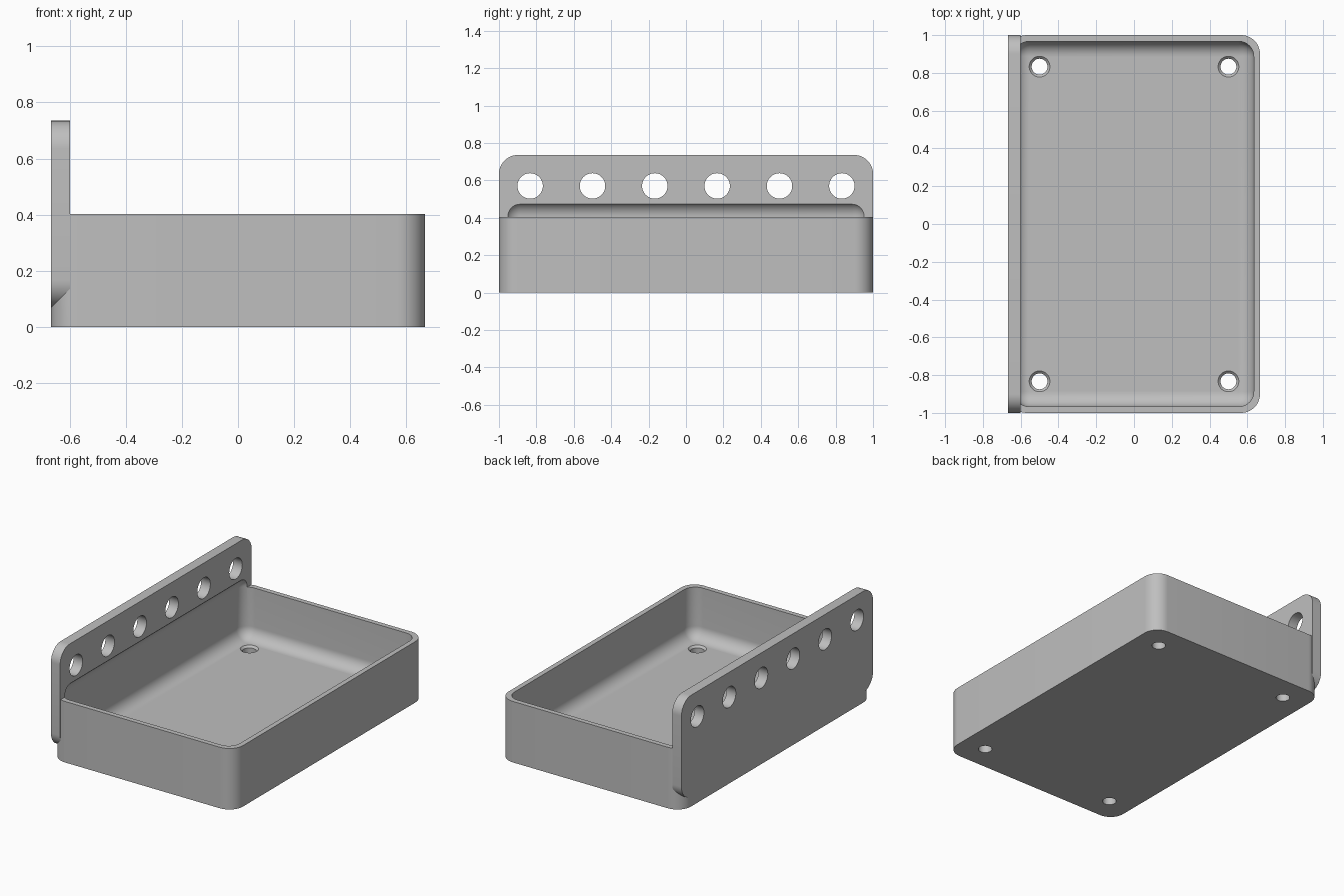
import bpy, bmesh, math
from mathutils import Matrix, Vector

if "Cube" in bpy.data.objects:
    bpy.data.objects.remove(bpy.data.objects["Cube"], do_unlink=True)

grey = bpy.data.materials.new("light_grey")
grey.use_nodes = True
colour = (0.52, 0.52, 0.52, 1)
grey.diffuse_color = colour
grey.node_tree.nodes["Principled BSDF"].inputs["Base Color"].default_value = colour


def make_object(name, bm):
    mesh = bpy.data.meshes.new(name)
    bm.to_mesh(mesh)
    bm.free()
    mesh.materials.append(grey)
    obj = bpy.data.objects.new(name, mesh)
    bpy.context.collection.objects.link(obj)
    return obj


def rounded_box(name, low, high, radius, axis=None, segments=12):
    """Box with rounded edges: those along one axis, or all of them."""
    low, high = Vector(low), Vector(high)
    bm = bmesh.new()
    bmesh.ops.create_cube(bm, size=1)
    size = high - low
    bmesh.ops.transform(bm, verts=bm.verts, matrix=Matrix.Translation((low + high) / 2)
                        @ Matrix.Diagonal((*size, 1)))
    edges = [e for e in bm.edges if axis is None
             or abs(e.verts[0].co[axis] - e.verts[1].co[axis]) > 1e-4]
    bmesh.ops.bevel(bm, geom=edges, offset=radius, offset_type='OFFSET',
                    segments=segments, profile=0.5, affect='EDGES')
    return make_object(name, bm)


def add_cone(bm, centre, bottom, top, depth, turn=None):
    matrix = Matrix.Translation(centre) @ (turn or Matrix.Identity(4))
    bmesh.ops.create_cone(bm, cap_ends=True, segments=48, radius1=bottom,
                          radius2=top, depth=depth, matrix=matrix)


def combine(target, other, operation):
    """Apply a boolean and remove the helper."""
    other.hide_render = True
    mod = target.modifiers.new("boolean", 'BOOLEAN')
    mod.operation, mod.solver, mod.object = operation, 'EXACT', other
    bpy.context.view_layer.objects.active = target
    bpy.ops.object.modifier_apply(modifier=mod.name)
    bpy.data.objects.remove(other, do_unlink=True)


X, WALL, FLOOR, R = 0.667, 0.033, 0.067, 0.1

# Tray body joined to the tall mounting plate
tray = rounded_box("tray_with_mounting_plate", (-X, -1, 0), (X, 1, 0.403), R, axis=2)
plate = rounded_box("mounting_plate", (-X, -1, 0.067), (-0.6, 1, 0.735), R, axis=0)
combine(tray, plate, 'UNION')

# Rounded cavity, which also recesses the plate above the rim
inner = X - WALL
cavity = rounded_box("cavity_cutter", (-inner, -1 + WALL, FLOOR),
                     (inner, 1 - WALL, 0.487), 0.08)
combine(tray, cavity, 'DIFFERENCE')

# Row of holes through the plate
bm = bmesh.new()
sideways = Matrix.Rotation(math.pi / 2, 4, 'Y')
for i in range(6):
    add_cone(bm, (-0.633, (i - 2.5) / 3, 0.57), 0.068, 0.068, 0.2, sideways)
combine(tray, make_object("plate_hole_cutter", bm), 'DIFFERENCE')

# Four floor holes, then their countersinks
bores, sinks = bmesh.new(), bmesh.new()
for x in (-0.5, 0.5):
    for y in (-0.833, 0.833):
        add_cone(bores, (x, y, FLOOR / 2), 0.042, 0.042, 0.2)
        add_cone(sinks, (x, y, FLOOR), 0.042, 0.068, 0.026)
combine(tray, make_object("floor_hole_cutter", bores), 'DIFFERENCE')
combine(tray, make_object("countersink_cutter", sinks), 'DIFFERENCE')

# One material, smooth curves with sharp edges
tray.data.materials.clear()
tray.data.materials.append(grey)
for face in tray.data.polygons:
    face.material_index = 0
bpy.ops.object.select_all(action='DESELECT')
tray.select_set(True)
bpy.context.view_layer.objects.active = tray
bpy.ops.object.shade_smooth_by_angle(angle=math.radians(25))
